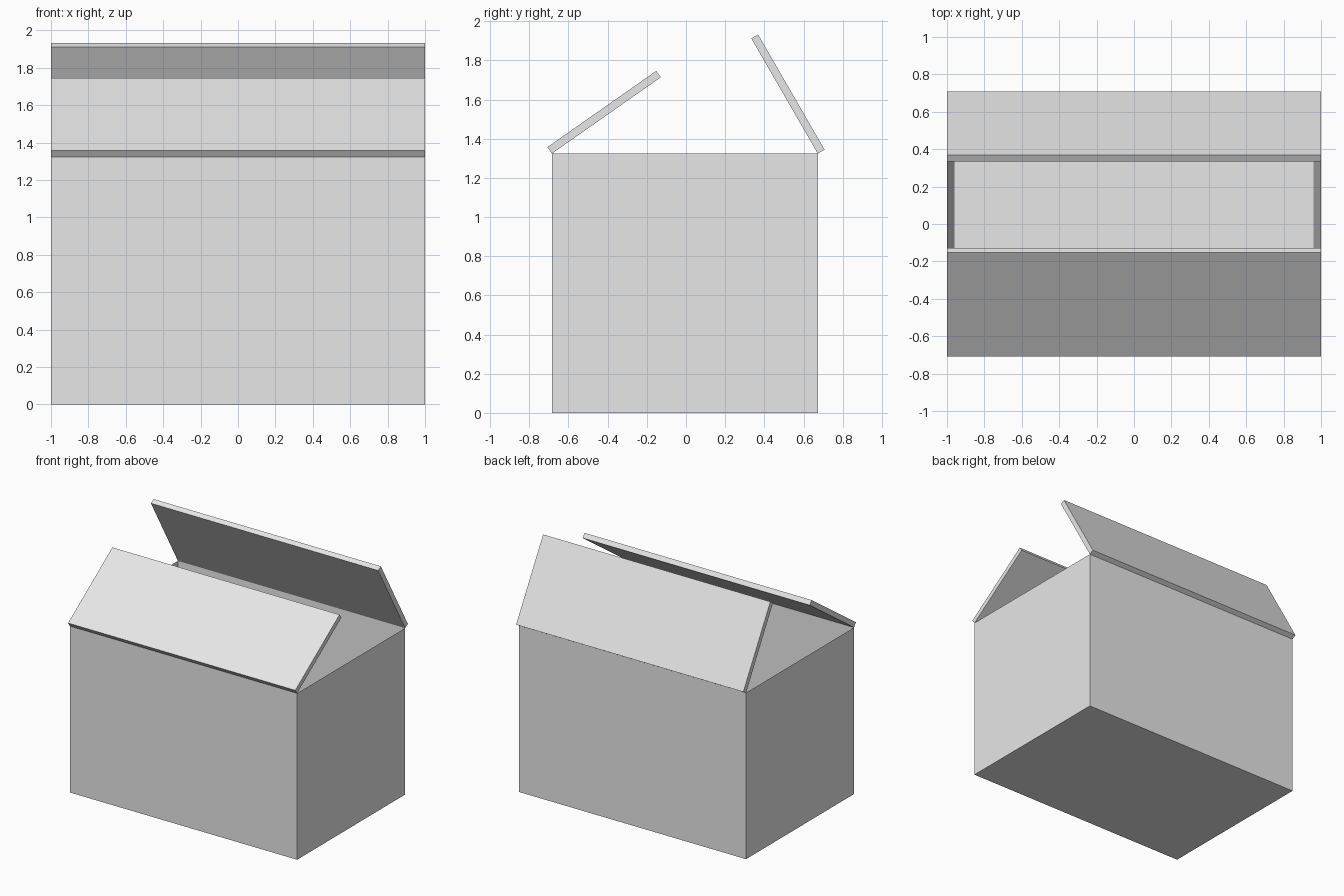
import bpy, bmesh
from math import radians
from mathutils import Matrix, Vector

cube = bpy.data.objects.get("Cube")
if cube:
    bpy.data.objects.remove(cube, do_unlink=True)

WIDTH, HEIGHT, WALL = 2.0, 1.324, 0.04
FRONT, BACK = -0.685, 0.673
FLAP = (BACK - FRONT) / 2

grey = bpy.data.materials.new("light grey card")
grey.use_nodes = True
grey.diffuse_color = (0.8, 0.8, 0.8, 1)
grey.node_tree.nodes["Principled BSDF"].inputs["Base Color"].default_value = (0.8, 0.8, 0.8, 1)


def add_object(name, bm):
    bmesh.ops.recalc_face_normals(bm, faces=bm.faces)
    mesh = bpy.data.meshes.new(name)
    bm.to_mesh(mesh)
    bm.free()
    mesh.materials.append(grey)
    obj = bpy.data.objects.new(name, mesh)
    bpy.context.collection.objects.link(obj)
    return obj


def block(low, high):
    low, high = Vector(low), Vector(high)
    bm = bmesh.new()
    bmesh.ops.create_cube(bm, size=1)
    bmesh.ops.scale(bm, vec=high - low, verts=bm.verts)
    bmesh.ops.translate(bm, vec=(low + high) / 2, verts=bm.verts)
    return bm


# Carton: the top is inset by the wall thickness and pushed down to the floor
bm = block((-WIDTH / 2, FRONT, 0), (WIDTH / 2, BACK, HEIGHT))
top = max(bm.faces, key=lambda f: f.calc_center_median().z)
bmesh.ops.inset_region(bm, faces=[top], thickness=WALL, use_even_offset=True)
bmesh.ops.translate(bm, vec=(0, 0, WALL - HEIGHT), verts=top.verts)
add_object("carton", bm)


# Lid flaps: panels hinged on the long top edges, turned about x
def flap(name, hinge_y, angle, side):
    ends = sorted((0, side * FLAP))
    bm = block((-WIDTH / 2, ends[0], 0), (WIDTH / 2, ends[1], WALL))
    turn = Matrix.Rotation(radians(angle), 4, 'X')
    bm.transform(Matrix.Translation((0, hinge_y, HEIGHT)) @ turn)
    add_object(name, bm)


flap("front_flap", FRONT, 35, 1)
flap("back_flap", BACK, -60, -1)
